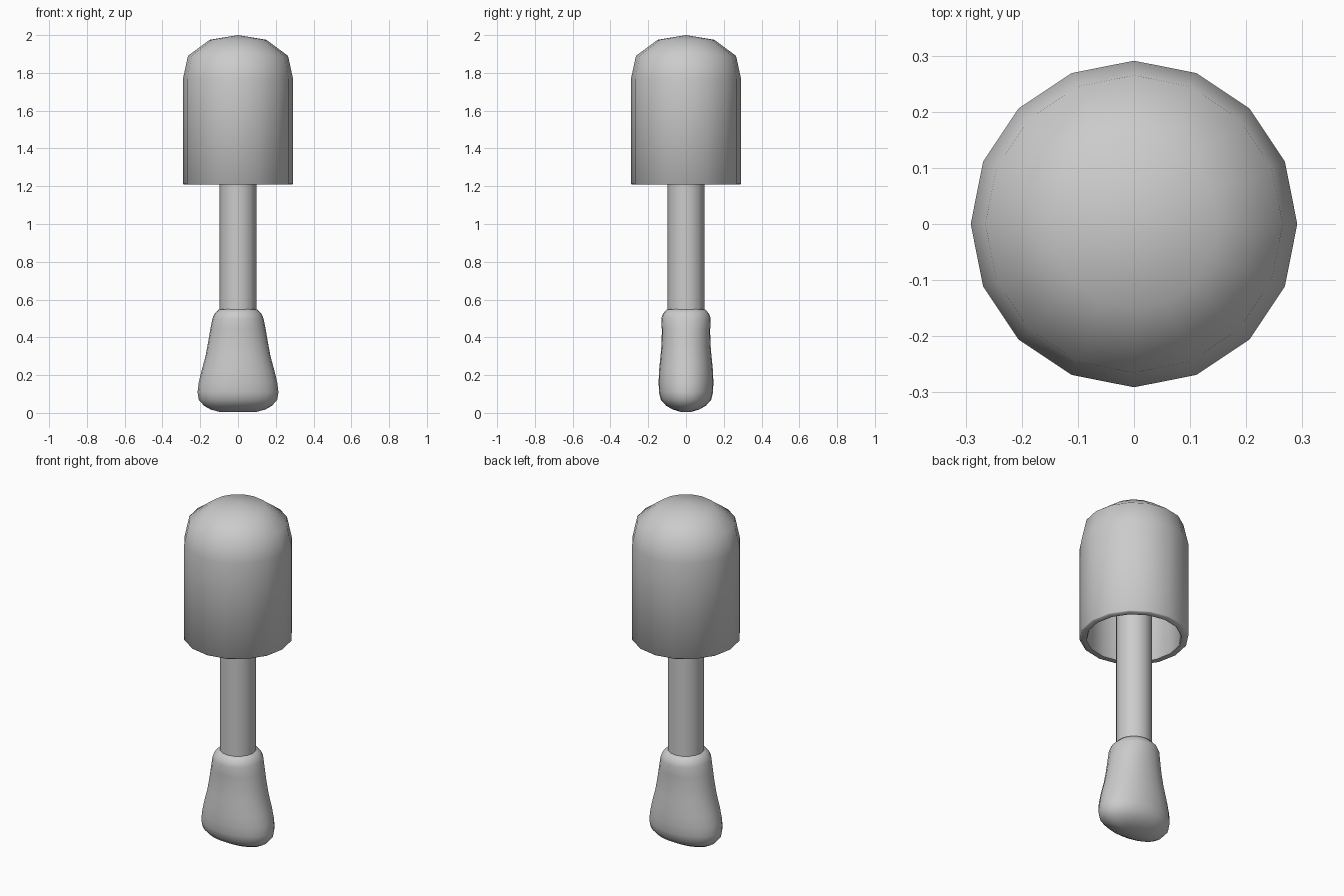
import bpy, bmesh, math

if "Cube" in bpy.data.objects:
    bpy.data.objects.remove(bpy.data.objects["Cube"])


def loft(name, rings, sides, power=2.0, angle=50):
    """Skin stacked rings (half x, half y, z); a zero-size ring becomes a point."""
    bm = bmesh.new()
    loops = []
    for hx, hy, z in rings:
        if hx == 0:
            loops.append([bm.verts.new((0, 0, z))] * sides)
            continue
        loop = []
        for i in range(sides):
            a = 2 * math.pi * i / sides
            c, s = math.cos(a), math.sin(a)
            x = math.copysign(abs(c) ** (2 / power), c)
            y = math.copysign(abs(s) ** (2 / power), s)
            loop.append(bm.verts.new((hx * x, hy * y, z)))
        loops.append(loop)
    for low, high in zip(loops, loops[1:]):
        for i in range(sides):
            j = (i + 1) % sides
            quad = list(dict.fromkeys((low[i], low[j], high[j], high[i])))
            bm.faces.new(quad)
    bmesh.ops.recalc_face_normals(bm, faces=bm.faces)
    mesh = bpy.data.meshes.new(name)
    bm.to_mesh(mesh)
    bm.free()
    obj = bpy.data.objects.new(name, mesh)
    bpy.context.collection.objects.link(obj)
    bpy.ops.object.select_all(action='DESELECT')
    obj.select_set(True)
    bpy.context.view_layer.objects.active = obj
    bpy.ops.object.shade_smooth_by_angle(angle=math.radians(angle))
    return obj


def round_rings(profile):
    return [(r, r, z) for r, z in profile]


# Hollow domed cap: inside wall, rim, outside wall and dome
loft("cap", round_rings([
    (0, 1.95), (0.14, 1.93), (0.23, 1.86), (0.25, 1.77), (0.25, 1.215),
    (0.255, 1.208), (0.286, 1.208), (0.291, 1.213),
    (0.291, 1.77), (0.265, 1.89), (0.15, 1.975), (0, 2.0)]), 16)

# Stem running from the applicator up into the cap
loft("stem", round_rings([(0, 0.4), (0.097, 0.4), (0.097, 1.94), (0, 1.94)]), 16)

# Soft flattened applicator with a wide chisel-shaped tip
loft("applicator", [
    (0, 0, 0.004), (0.10, 0.03, 0.006), (0.145, 0.07, 0.018), (0.18, 0.105, 0.038),
    (0.208, 0.134, 0.07), (0.214, 0.143, 0.11), (0.208, 0.145, 0.16),
    (0.194, 0.143, 0.22), (0.172, 0.135, 0.30), (0.159, 0.129, 0.37),
    (0.147, 0.128, 0.44), (0.135, 0.131, 0.50), (0.124, 0.122, 0.525),
    (0.102, 0.102, 0.547), (0.08, 0.08, 0.552), (0, 0, 0.552)], 24, power=2.1, angle=70)
